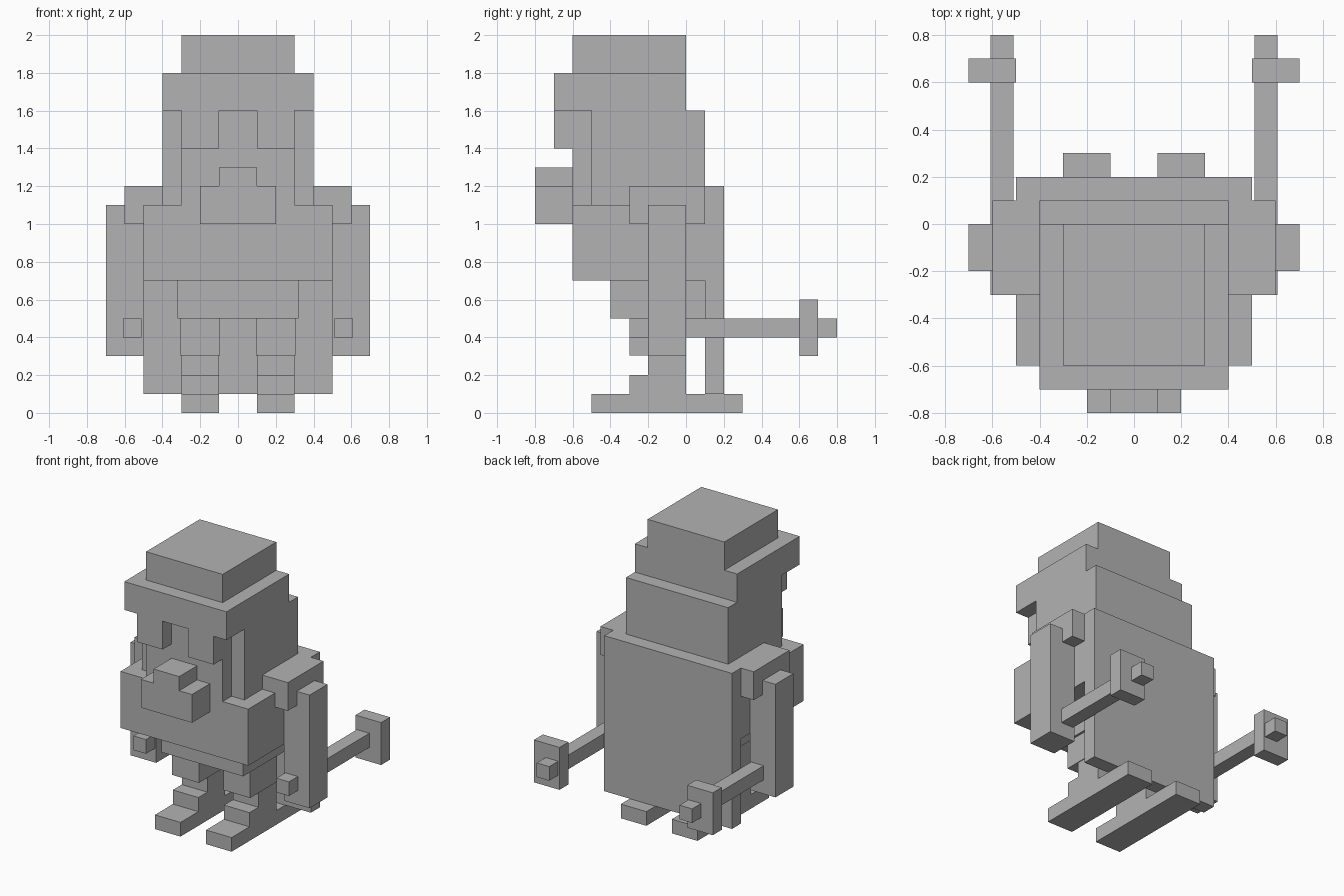
import bpy
import bmesh

if "Cube" in bpy.data.objects:
    bpy.data.objects.remove(bpy.data.objects["Cube"])

grey = bpy.data.materials.new("plain_grey")
grey.diffuse_color = (0.45, 0.45, 0.45, 1)
grey.use_nodes = True
grey.node_tree.nodes["Principled BSDF"].inputs["Base Color"].default_value = grey.diffuse_color


def block(name, x, y, z):
    """Box from (min, max) ranges along each axis."""
    bm = bmesh.new()
    bmesh.ops.create_cube(bm, size=1)
    for v in bm.verts:
        v.co = [r[0] if c < 0 else r[1] for c, r in zip(v.co, (x, y, z))]
    mesh = bpy.data.meshes.new(name)
    bm.to_mesh(mesh)
    bm.free()
    mesh.materials.append(grey)
    obj = bpy.data.objects.new(name, mesh)
    bpy.context.collection.objects.link(obj)


def centred(name, half, y, z):
    block(name, (-half, half), y, z)


def pair(name, x, y, z):
    block(name + "_left", x, y, z)
    block(name + "_right", (-x[1], -x[0]), y, z)


# Hat and head
centred("hat_crown", 0.3, (-0.6, 0), (1.8, 2.0))
centred("hat_brim", 0.4, (-0.7, 0), (1.6, 1.8))
centred("head", 0.4, (-0.5, 0.1), (1.1, 1.6))
centred("face", 0.3, (-0.6, -0.5), (1.1, 1.6))
pair("brow", (0.1, 0.3), (-0.7, -0.6), (1.4, 1.6))
centred("nose", 0.2, (-0.8, -0.6), (1.0, 1.2))
centred("nose_bridge", 0.1, (-0.8, -0.6), (1.2, 1.3))

# Torso, hips and cape
centred("torso", 0.5, (-0.6, 0.1), (0.7, 1.1))
centred("hips", 0.32, (-0.4, 0.1), (0.5, 0.7))
centred("cape", 0.5, (0.1, 0.2), (0.1, 1.2))

# Arms
pair("shoulder", (0.4, 0.6), (-0.3, 0.1), (1.0, 1.2))
pair("arm", (0.5, 0.7), (-0.2, 0), (0.3, 1.1))

# Legs
pair("thigh", (0.095, 0.305), (-0.3, 0), (0.305, 0.5))
pair("shin", (0.1, 0.3), (-0.2, 0), (0.1, 0.31))
pair("boot_step", (0.1, 0.3), (-0.3, -0.2), (0.1, 0.2))
pair("foot", (0.1, 0.3), (-0.5, 0.3), (0, 0.1))

# Tools held in each hand, pointing backwards
pair("tool_shaft", (0.51, 0.608), (-0.3, 0.8), (0.4, 0.5))
pair("tool_head", (0.5, 0.7), (0.6, 0.7), (0.3, 0.6))
